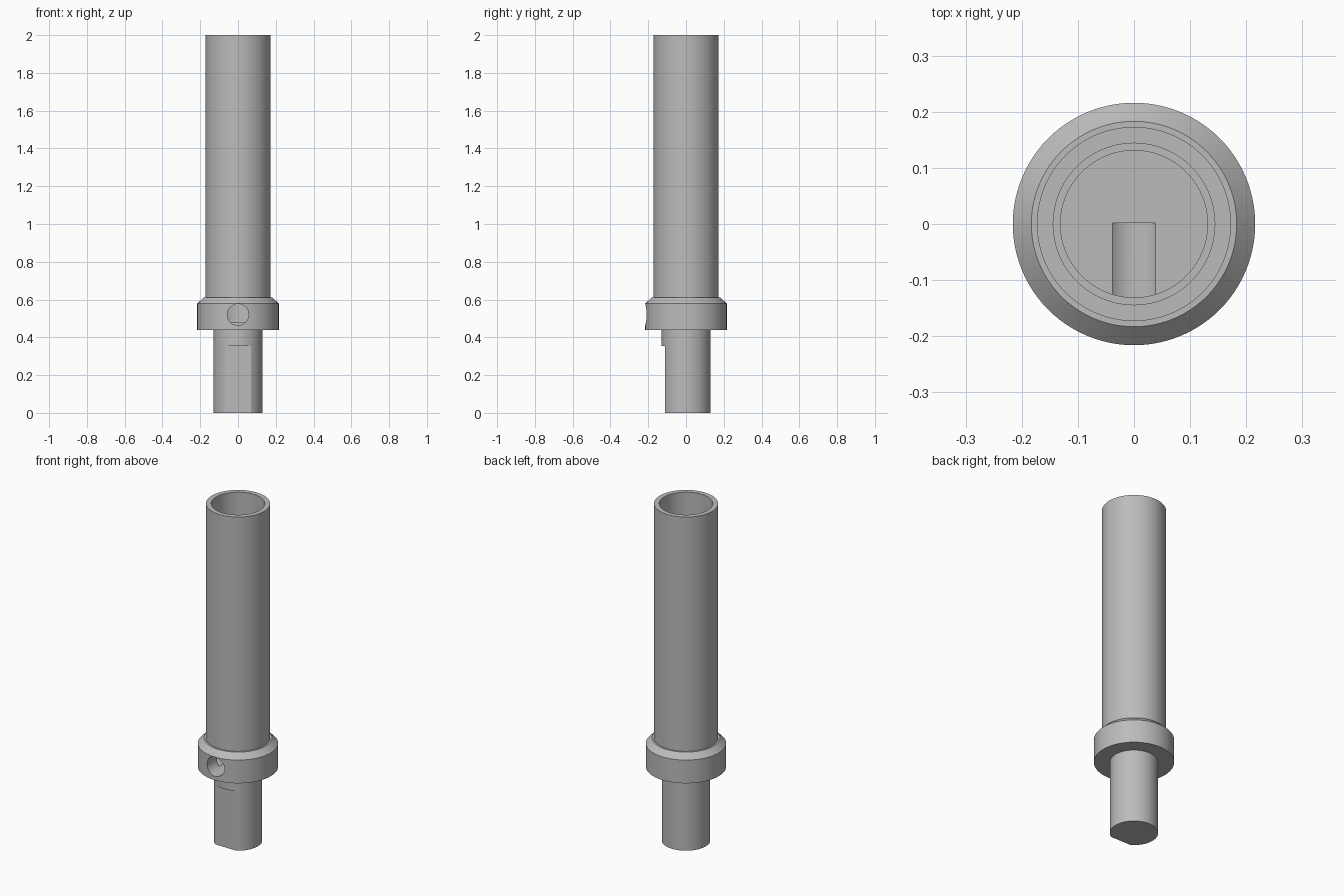
import bpy, bmesh, math
from mathutils import Matrix, Vector

cube = bpy.data.objects.get("Cube")
if cube:
    bpy.data.objects.remove(cube, do_unlink=True)

SEGMENTS = 96

# Single plain metal colour
metal = bpy.data.materials.new("plain grey metal")
metal.use_nodes = True
grey = (0.5, 0.5, 0.5, 1)
metal.diffuse_color = grey
metal.node_tree.nodes["Principled BSDF"].inputs["Base Color"].default_value = grey


def make_object(name, bm):
    bmesh.ops.recalc_face_normals(bm, faces=bm.faces)
    mesh = bpy.data.meshes.new(name)
    bm.to_mesh(mesh)
    bm.free()
    mesh.materials.append(metal)
    obj = bpy.data.objects.new(name, mesh)
    bpy.context.collection.objects.link(obj)
    return obj


def lathe(name, profile, closed=False):
    """Spin an (r, z) profile around the z axis into a solid."""
    bm = bmesh.new()
    verts = [bm.verts.new((r, 0, z)) for r, z in profile]
    pairs = list(zip(verts, verts[1:]))
    if closed:
        pairs.append((verts[-1], verts[0]))
    edges = [bm.edges.new(p) for p in pairs]
    bmesh.ops.spin(bm, geom=verts + edges, cent=(0, 0, 0), axis=(0, 0, 1),
                   angle=math.tau, steps=SEGMENTS, use_merge=False)
    bmesh.ops.remove_doubles(bm, verts=bm.verts, dist=0.0001)
    bmesh.ops.dissolve_degenerate(bm, edges=bm.edges, dist=0.0001)
    return make_object(name, bm)


def select_only(obj):
    bpy.ops.object.select_all(action='DESELECT')
    obj.select_set(True)
    bpy.context.view_layer.objects.active = obj


def cut(target, cutter):
    cutter.hide_render = True
    mod = target.modifiers.new("cut", 'BOOLEAN')
    mod.operation = 'DIFFERENCE'
    mod.solver = 'EXACT'
    mod.object = cutter
    select_only(target)
    bpy.ops.object.modifier_apply(modifier=mod.name)
    bpy.data.objects.remove(cutter, do_unlink=True)


# Shank, chamfered collar and blind bore in one turned piece
collar = lathe("shank_and_collar", [
    (0, 0), (0.13, 0), (0.13, 0.44), (0.216, 0.44), (0.216, 0.578),
    (0.183, 0.61), (0.131, 0.61), (0.131, 0.478), (0, 0.478)])

# Radial screw hole, drilled from the front to the axis
bm = bmesh.new()
bmesh.ops.create_cone(bm, cap_ends=True, segments=64, radius1=0.057, radius2=0.057,
                      depth=0.4,
                      matrix=Matrix.Translation((0, -0.198, 0.52))
                      @ Matrix.Rotation(math.pi / 2, 4, 'X'))
cut(collar, make_object("screw_hole_cutter", bm))

# Flat milled on the front of the shank
bm = bmesh.new()
bmesh.ops.create_cube(bm, size=1, matrix=Matrix.Translation((0, -0.211, 0.155))
                      @ Matrix.Diagonal(Vector((0.5, 0.2, 0.4, 1))))
cut(collar, make_object("flat_cutter", bm))

# Long open tube standing on the collar
tube = lathe("tube", [(0.173, 0.61), (0.173, 2), (0.144, 2), (0.144, 0.61)], closed=True)

for part in (collar, tube):
    select_only(part)
    bpy.ops.object.shade_smooth_by_angle(angle=math.radians(25))
